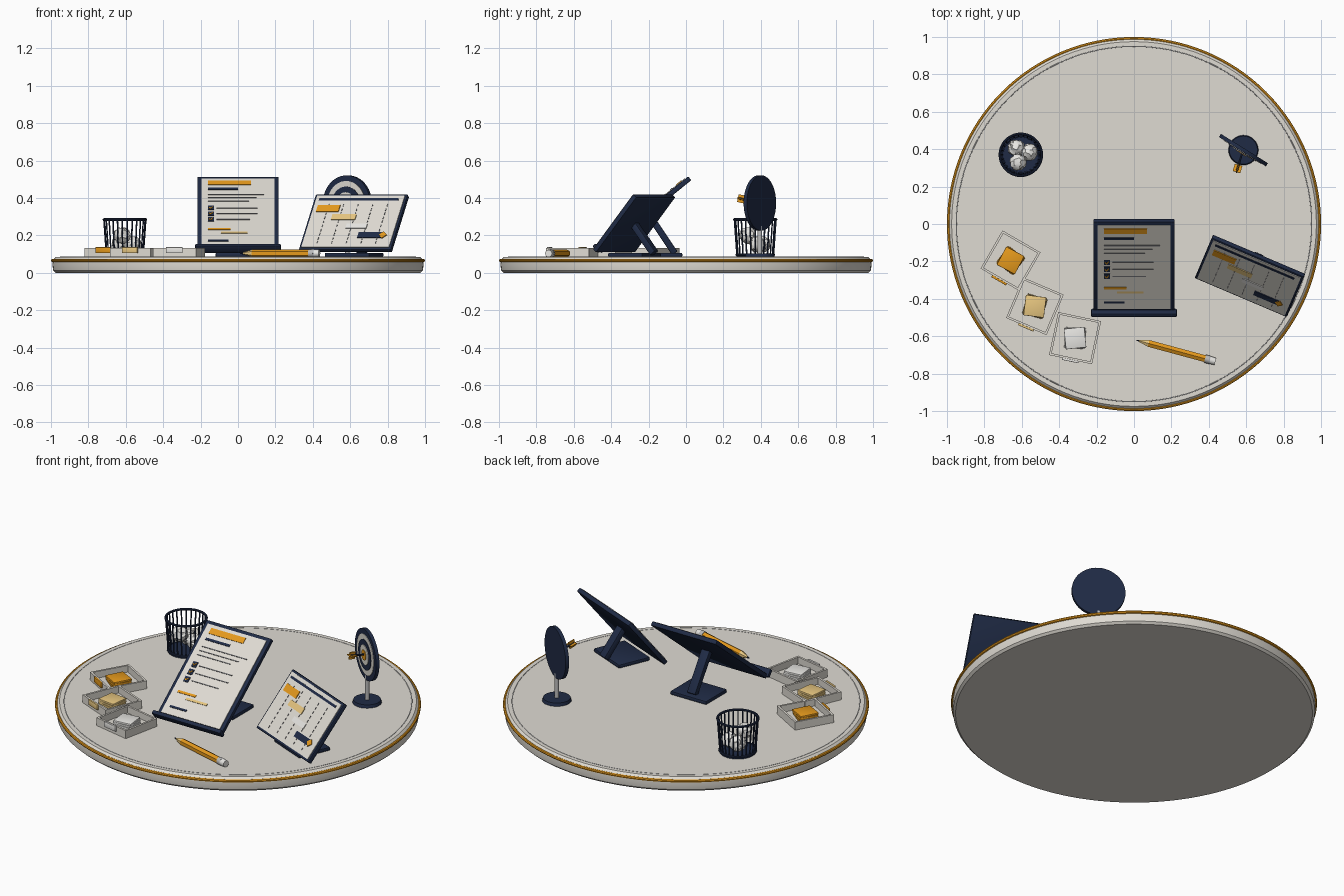
import bpy, bmesh, random
from math import radians, cos, sin, pi, tan
from mathutils import Matrix, Vector

random.seed(4)
if "Cube" in bpy.data.objects:
    bpy.data.objects.remove(bpy.data.objects["Cube"])


def material(name, *rgb):
    m = bpy.data.materials.new(name)
    m.use_nodes = True
    m.diffuse_color = (*rgb, 1)
    m.node_tree.nodes["Principled BSDF"].inputs["Base Color"].default_value = (*rgb, 1)
    return m


WHITE = material("warm white", .74, .71, .65)
PAPER = material("paper white", .85, .84, .81)
NAVY = material("navy", .014, .024, .06)
GOLD = material("gold", .78, .32, .012)
PALE = material("pale yellow", .82, .58, .22)
GREY = material("grey", .2, .2, .21)
METAL = material("light metal", .5, .5, .5)
I4 = Matrix.Identity(4)
made = []


def finish(name, bm, mat, frame=I4):
    bmesh.ops.recalc_face_normals(bm, faces=bm.faces)
    mesh = bpy.data.meshes.new(name)
    bm.to_mesh(mesh)
    bm.free()
    mesh.transform(frame)
    mesh.materials.append(mat)
    ob = bpy.data.objects.new(name, mesh)
    bpy.context.collection.objects.link(ob)
    made.append(ob)
    return ob


def box(name, size, loc, mat, frame=I4, bevel=0, turn=0):
    bm = bmesh.new()
    bmesh.ops.create_cube(bm, size=1, matrix=Matrix.Diagonal((*size, 1)))
    if bevel:
        bmesh.ops.bevel(bm, geom=bm.edges[:], offset=bevel, segments=2, affect='EDGES', profile=.5)
    return finish(name, bm, mat, frame @ Matrix.Translation(loc) @ Matrix.Rotation(radians(turn), 4, 'Z'))


def rod(name, a, b, r1, r2, sides, mat, frame=I4):
    a, b = Vector(a), Vector(b)
    bm = bmesh.new()
    bmesh.ops.create_cone(bm, cap_ends=True, segments=sides, radius1=r1, radius2=r2, depth=(b - a).length)
    turn = (b - a).to_track_quat('Z', 'Y').to_matrix().to_4x4()
    return finish(name, bm, mat, frame @ Matrix.Translation((a + b) / 2) @ turn)


def lathe(name, profile, mat, steps, frame=I4, closed=False):
    bm = bmesh.new()
    vs = [bm.verts.new((r, 0, z)) for r, z in profile]
    es = [bm.edges.new(p) for p in zip(vs, vs[1:] + (vs[:1] if closed else []))]
    bmesh.ops.spin(bm, geom=vs + es, cent=(0, 0, 0), axis=(0, 0, 1), angle=2 * pi, steps=steps)
    bmesh.ops.remove_doubles(bm, verts=bm.verts, dist=1e-5)
    return finish(name, bm, mat, frame)


def ring(name, radius, z, thick, mat, steps, frame=I4):
    circle = [(radius + thick * cos(k * pi / 4), z + thick * sin(k * pi / 4)) for k in range(8)]
    return lathe(name, circle, mat, steps, frame, True)


def place(x, y, z, turn):
    return Matrix.Translation((x, y, z)) @ Matrix.Rotation(radians(turn), 4, 'Z')


# Round platform with gold trim and seam
TOP = .085
lathe("platform", [(0, 0), (.975, 0), (.988, .012), (.992, .04), (.99, .07), (.975, TOP), (0, TOP)], WHITE, 128)
ring("platform_trim", .991, .066, .009, GOLD, 128)
ring("platform_seam", .95, TOP - .001, .003, METAL, 128)


# Tilted boards: returns the frame of the front face (x across, y up the slope, z out)
def board(name, x, y, turn, tilt, width, length, border, leg, foot, foot_w):
    ground = place(x, y, 0, turn)
    face = place(x, y, .125, turn) @ Matrix.Rotation(radians(tilt), 4, 'X')
    box(name + "_board", (width, length, .026), (0, length / 2, -.013), NAVY, face, .005)
    box(name + "_sheet", (width - 2 * border, length - 2 * border, .006), (0, length / 2, .001), WHITE, face)
    y0, y1 = leg
    z0 = .125 + y0 * tan(radians(tilt)) - .03
    a, b = Vector((0, y0, z0)), Vector((0, y1, TOP + .02))
    slant = (b - a).to_track_quat('Z', 'Y').to_matrix().to_4x4()
    box(name + "_leg", (.055, .035, (b - a).length), (0, 0, 0), NAVY,
        ground @ Matrix.Translation((a + b) / 2) @ slant, .005)
    box(name + "_foot", (foot_w, .2, .022), (0, foot, TOP + .011), NAVY, ground, .006)
    return face


def mark(name, face, u, v, w, h, mat, turn=0, lift=.005):
    box(name, (w, h, .005), (u, v, lift), mat, face, 0, turn)


# Large document board
doc = board("document", 0, -.47, 0, 39, .435, .62, .022, (.27, .41), .35, .24)
box("document_ledge", (.46, .025, .05), (0, 0, .008), NAVY, doc, .008)
mark("title_bar", doc, -.045, .56, .23, .036, GOLD)
mark("subtitle_bar", doc, -.08, .508, .16, .014, NAVY)
for k in range(3):
    mark("text_line", doc, -.01 - .02 * k, .46 - .027 * k, .3 - .04 * k, .005, GREY)
for k in range(3):
    v = .345 - .048 * k
    mark("checkbox", doc, -.145, v, .032, .034, NAVY)
    mark("check_short", doc, -.151, v - .003, .012, .005, GOLD, -45, .008)
    mark("check_long", doc, -.141, v, .02, .005, GOLD, 50, .008)
    mark("check_text", doc, -.005 - .02 * (k == 2), v, .22 - .04 * (k == 2), .005, GREY)
mark("gold_line", doc, -.1, .167, .12, .014, GOLD)
mark("pale_line", doc, -.02, .138, .14, .014, PALE)
mark("signature_line", doc, -.105, .07, .11, .012, NAVY)

# Small planning board
plan = board("planner", .57, -.395, -23, 51.5, .535, .377, .013, (.13, .245), .13, .26)
mark("header_bar", plan, -.005, .337, .46, .014, NAVY)
for k in range(5):
    for j in range(10):
        mark("grid_dash", plan, -.17 + .085 * k, .045 + .028 * j, .004, .016, GREY, 0, .004)
for u, v, w, h, mat in ((-.166, .274, .13, .045, GOLD), (-.06, .216, .14, .036, PALE),
                        (.03, .154, .12, .03, PAPER), (.13, .093, .15, .036, NAVY)):
    mark("schedule_bar", plan, u, v, w, h, mat, 0, .006)
mark("milestone", plan, .2, .093, .032, .032, GOLD, 45, .008)

# Trays with note pads and front labels
for x, y, turn, twist, mat in ((-.66, -.195, -30, -8, GOLD), (-.53, -.44, -23, 6, PALE),
                               (-.315, -.61, -12, 8, PAPER)):
    tray = place(x, y, TOP, turn)
    box("tray_floor", (.23, .23, .008), (0, 0, .004), WHITE, tray)
    for side in (-1, 1):
        box("tray_side", (.012, .235, .048), (side * .1115, 0, .024), WHITE, tray)
        box("tray_end", (.212, .012, .048), (0, side * .1115, .024), WHITE, tray)
    box("tray_label", (.09, .012, .032), (0, -.122, .036), mat, tray, .002)
    for k in range(3):
        box("note_pad", (.11, .11, .012), (0, 0, .014 + .012 * k), mat, tray, .003, twist + 5 * k)

# Pencil
tail, tip = Vector((.435, -.735, TOP + .019)), Vector((.01, -.62, TOP + .019))
for name, s, e, r1, r2, sides, mat in (
        ("eraser", 0, .07, .019, .021, 16, PAPER), ("ferrule", .07, .13, .022, .022, 16, METAL),
        ("pencil_body", .13, .84, .021, .021, 6, GOLD), ("pencil_wood", .84, .96, .021, .006, 6, PALE),
        ("pencil_point", .96, 1, .006, .001, 6, NAVY)):
    rod(name, tail.lerp(tip, s), tail.lerp(tip, e), r1, r2, sides, mat)

# Wire waste basket
can = place(-.605, .37, 0, 0)
rod("basket_floor", (0, 0, TOP), (0, 0, TOP + .015), .1, .1, 32, NAVY, can)
ring("basket_base", .099, TOP + .012, .007, NAVY, 40, can)
ring("basket_rim", .112, .285, .007, NAVY, 40, can)
for k in range(26):
    d = Vector((cos(k * pi / 13), sin(k * pi / 13), 0))
    rod("basket_wire", d * .098 + Vector((0, 0, .09)), d * .112 + Vector((0, 0, .287)), .0042, .0042, 6, NAVY, can)

# Crumpled paper balls
for x, y, z in ((-.025, .038, .155), (.045, .015, .15), (-.015, -.04, .2)):
    bm = bmesh.new()
    bmesh.ops.create_icosphere(bm, subdivisions=3, radius=.045)
    for v in bm.verts:
        v.co *= random.uniform(.86, 1.08)
    finish("crumpled_paper", bm, PAPER, can @ Matrix.Translation((x, y, z)))

# Target on a stand with a dart
stand = place(.585, .395, 0, -32)
rod("target_foot", (0, 0, TOP), (0, 0, TOP + .018), .08, .075, 32, NAVY, stand)
rod("target_pole", (0, 0, TOP), (0, 0, .25), .012, .012, 16, METAL, stand)
aim = place(.585, .395, .373, -32) @ Matrix.Rotation(pi / 2, 4, 'X')
for k, (r, mat) in enumerate(((.148, NAVY), (.118, WHITE), (.088, NAVY), (.058, WHITE), (.03, GOLD))):
    rod("target_ring", (0, 0, -.01), (0, 0, .01 + .003 * k), r, r, 48, mat, aim) if k == 0 else \
        rod("target_ring", (0, 0, .008), (0, 0, .01 + .003 * k), r, r, 48, mat, aim)
start, end = Vector((.58, .385, .375)), Vector((.55, .285, .398))
rod("dart_shaft", start, end, .005, .007, 10, NAVY)
fins = Matrix.Translation(start.lerp(end, .88)) @ (end - start).to_track_quat('Z', 'Y').to_matrix().to_4x4()
for size in ((.042, .006, .04), (.006, .042, .04)):
    box("dart_fin", size, (0, 0, 0), GOLD, fins)

# Smooth curved surfaces while keeping edges crisp
for ob in made:
    ob.select_set(True)
bpy.context.view_layer.objects.active = made[0]
bpy.ops.object.shade_smooth_by_angle(angle=radians(35))
